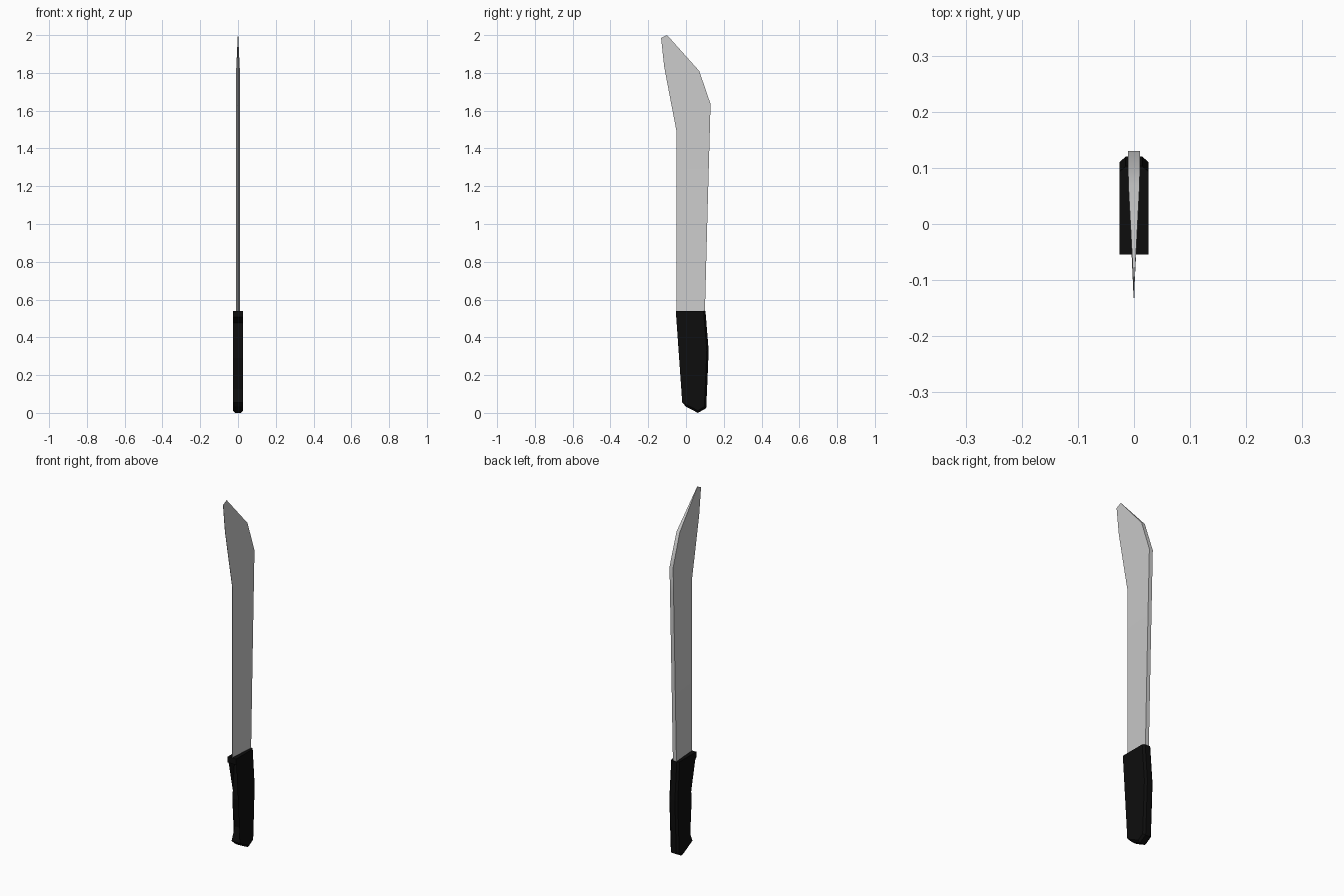
import bpy, bmesh

if "Cube" in bpy.data.objects:
    bpy.data.objects.remove(bpy.data.objects["Cube"])


def material(name, c):
    m = bpy.data.materials.new(name)
    m.diffuse_color = (c[0], c[1], c[2], 1)
    m.use_nodes = True
    m.node_tree.nodes["Principled BSDF"].inputs["Base Color"].default_value = m.diffuse_color
    return m


def loft(name, loops, mat, smooth=False):
    """Join matching loops of points with quads and cap both ends."""
    bm = bmesh.new()
    rings = [[bm.verts.new(p) for p in loop] for loop in loops]
    n = len(rings[0])
    for a, b in zip(rings, rings[1:]):
        for i in range(n):
            j = (i + 1) % n
            bm.faces.new((a[i], a[j], b[j], b[i]))
    caps = [bm.faces.new(rings[0][::-1]), bm.faces.new(rings[-1])]
    bmesh.ops.triangulate(bm, faces=caps)
    bmesh.ops.remove_doubles(bm, verts=bm.verts, dist=1e-5)
    bmesh.ops.recalc_face_normals(bm, faces=bm.faces)
    me = bpy.data.meshes.new(name)
    bm.to_mesh(me)
    bm.free()
    me.materials.append(mat)
    ob = bpy.data.objects.new(name, me)
    bpy.context.collection.objects.link(ob)
    if smooth:
        bpy.context.view_layer.objects.active = ob
        ob.select_set(True)
        bpy.ops.object.shade_smooth_by_angle()
        ob.select_set(False)
    return ob


steel = material("steel_grey", (0.6, 0.6, 0.6))
black = material("grip_black", (0.004, 0.004, 0.004))

# Blade: (cutting edge y, z, spine y, z, spine half thickness), bottom to tip
rows = [
    (-0.05, 0.53, 0.100, 0.53, 0.011),
    (-0.05, 1.10, 0.115, 1.10, 0.011),
    (-0.05, 1.49, 0.126, 1.49, 0.011),
    (-0.078, 1.635, 0.130, 1.635, 0.011),
    (-0.115, 1.83, 0.070, 1.81, 0.010),
    (-0.132, 1.985, -0.100, 2.00, 0.001),
]
edge = 0.0007
loft("blade", [[(-edge, ey, ez), (edge, ey, ez), (t, sy, sz), (-t, sy, sz)]
               for ey, ez, sy, sz, t in rows], steel, True)

# Handle: side profile (y, z) plus the inset of the chamfered back and butt
profile = [
    (-0.054, 0.54, 0, 0), (-0.054, 0.507, 0, 0), (0.005, 0.477, 0, 0),
    (-0.013, 0.29, 0, 0), (0.010, 0.125, 0, 0), (-0.020, 0.055, 0, 0),
    (0.000, 0.033, 0.003, 0.01), (0.063, 0.0, 0, 0.012),
    (0.107, 0.025, -0.01, 0.008), (0.113, 0.16, -0.01, 0),
    (0.120, 0.33, -0.01, 0), (0.103, 0.54, -0.01, 0),
]
loft("handle", [[(x, y + dy * k, z + dz * k) for y, z, dy, dz in profile]
                for x, k in ((-0.026, 1), (-0.015, 0), (0.015, 0), (0.026, 1))],
     black)
